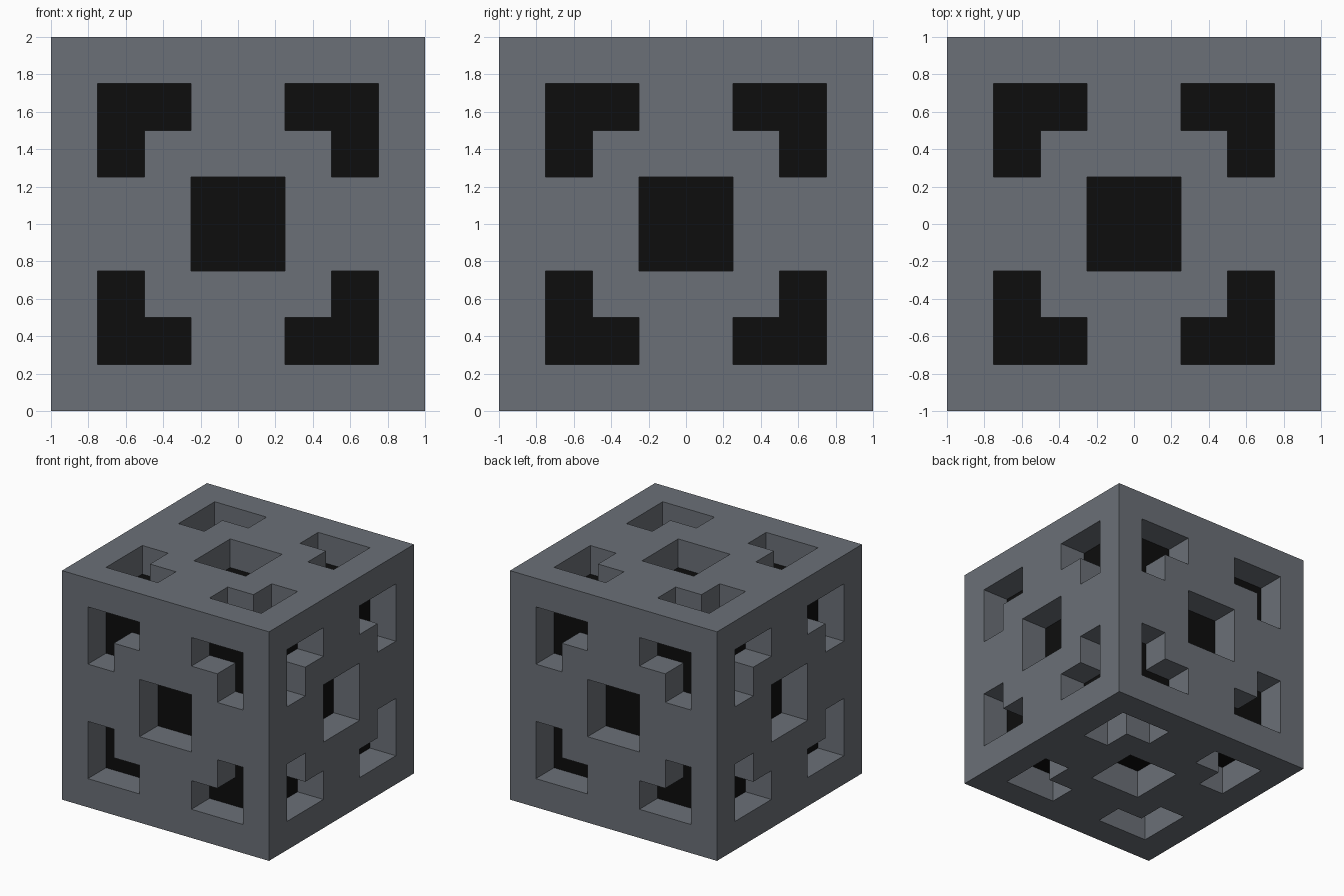
import bpy
import bmesh
from mathutils import Vector

if "Cube" in bpy.data.objects:
    bpy.data.objects.remove(bpy.data.objects["Cube"], do_unlink=True)

CELL = 0.25  # the cube is eight cells wide


def make_material(name, colour):
    mat = bpy.data.materials.new(name)
    mat.use_nodes = True
    mat.diffuse_color = colour
    mat.node_tree.nodes["Principled BSDF"].inputs["Base Color"].default_value = colour
    return mat


def is_opening(face, axis):
    """Central square window, plus an L-shaped window near each corner."""
    centre = face.calc_center_median()
    # Ring of each cell, counted outward from the middle of the side
    u, v = [int(abs(centre[i]) / CELL) for i in range(3) if i != axis]
    central = u == 0 and v == 0
    corner_l = (u in (1, 2) and v in (1, 2)) and (u, v) != (1, 1)
    return central or corner_l


# Cube with every side divided into a grid
bm = bmesh.new()
bmesh.ops.create_cube(bm, size=2)
bmesh.ops.subdivide_edges(bm, edges=bm.edges[:], cuts=7, use_grid_fill=True)
bm.normal_update()

# Sink the windows one cell deep on all six sides, with black floors
for axis in range(3):
    for sign in (-1, 1):
        normal = Vector([sign if i == axis else 0 for i in range(3)])
        openings = [f for f in bm.faces
                    if f.calc_center_median().dot(normal) > 0.99
                    and is_opening(f, axis)]
        result = bmesh.ops.extrude_face_region(bm, geom=openings)["geom"]
        bmesh.ops.delete(bm, geom=[f for f in openings if f.is_valid],
                         context='FACES_ONLY')
        floor_verts = [g for g in result if isinstance(g, bmesh.types.BMVert)]
        bmesh.ops.translate(bm, verts=floor_verts, vec=-normal * CELL)
        for g in result:
            if isinstance(g, bmesh.types.BMFace):
                g.material_index = 1

bmesh.ops.recalc_face_normals(bm, faces=bm.faces[:])
bmesh.ops.translate(bm, verts=bm.verts[:], vec=(0, 0, 1))

mesh = bpy.data.meshes.new("windowed_cube")
bm.to_mesh(mesh)
bm.free()
mesh.materials.append(make_material("slate grey", (0.147, 0.162, 0.185, 1)))
mesh.materials.append(make_material("black", (0.004, 0.004, 0.004, 1)))
cube = bpy.data.objects.new("windowed_cube", mesh)
bpy.context.collection.objects.link(cube)
